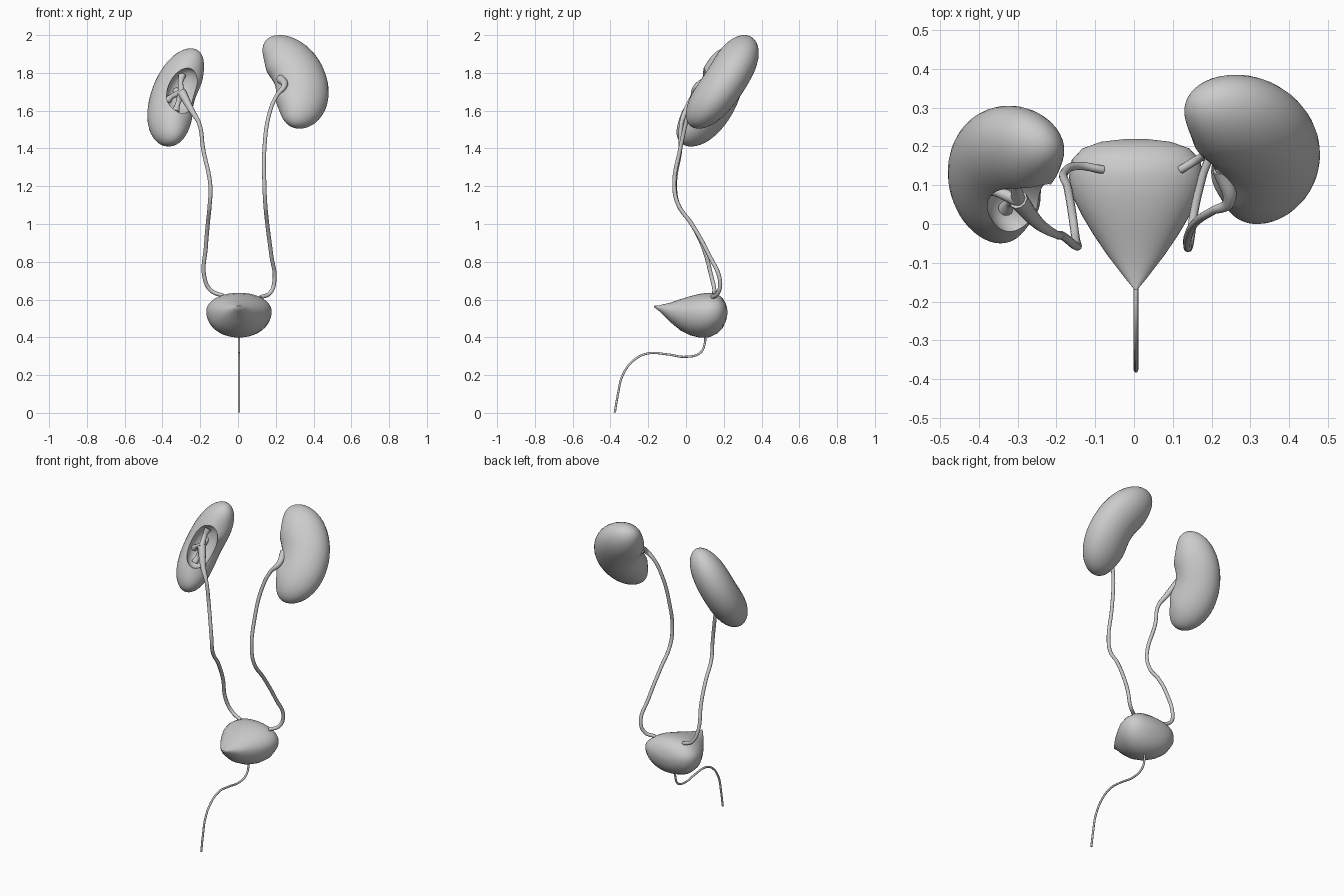
import bpy, bmesh, math
from mathutils import Vector, Matrix

if "Cube" in bpy.data.objects:
    bpy.data.objects.remove(bpy.data.objects["Cube"])


def mesh_object(name, verts, faces):
    mesh = bpy.data.meshes.new(name)
    mesh.from_pydata(verts, [], faces)
    bm = bmesh.new()
    bm.from_mesh(mesh)
    bmesh.ops.recalc_face_normals(bm, faces=bm.faces)
    bm.to_mesh(mesh)
    bm.free()
    ob = bpy.data.objects.new(name, mesh)
    bpy.context.collection.objects.link(ob)
    return ob


def loft(name, rings):
    """Skin closed rings of equal size and cap both ends."""
    n = len(rings[0])
    verts = [v for r in rings for v in r]
    faces = [(i * n + j, i * n + (j + 1) % n, (i + 1) * n + (j + 1) % n, (i + 1) * n + j)
             for i in range(len(rings) - 1) for j in range(n)]
    faces += [tuple(range(n)), tuple(range(len(verts) - n, len(verts)))]
    return mesh_object(name, verts, faces)


def smooth(ob, angle=40):
    bpy.ops.object.select_all(action='DESELECT')
    ob.select_set(True)
    bpy.context.view_layer.objects.active = ob
    bpy.ops.object.shade_smooth_by_angle(angle=math.radians(angle))


def tube(name, points, radii):
    """Round tube through points; radii is one number or one per point."""
    cu = bpy.data.curves.new(name, 'CURVE')
    cu.dimensions = '3D'
    cu.bevel_depth = 1.0
    cu.bevel_resolution = 3
    cu.resolution_u = 8
    cu.use_fill_caps = True
    sp = cu.splines.new('BEZIER')
    sp.bezier_points.add(len(points) - 1)
    for i, (bp, p) in enumerate(zip(sp.bezier_points, points)):
        bp.co = p
        bp.radius = radii[i] if isinstance(radii, (list, tuple)) else radii
        bp.handle_left_type = bp.handle_right_type = 'AUTO'
    ob = bpy.data.objects.new(name, cu)
    bpy.context.collection.objects.link(ob)
    bpy.ops.object.select_all(action='DESELECT')
    ob.select_set(True)
    bpy.context.view_layer.objects.active = ob
    bpy.ops.object.convert(target='MESH')
    smooth(bpy.context.view_layer.objects.active, 60)


# Kidney: bean swept along an elliptical arc; local x = hilum side, y = long axis
def kidney_rings(a=0.14, b=0.18, r=0.107, thick=0.085, n=32, m=40):
    rings = []
    for i in range(m + 1):
        s = 0.9995 * math.sin(math.pi * (i / m - 0.5))
        th = math.radians(80) * s
        c = Vector((-a * math.cos(th), b * math.sin(th), 0))
        out = Vector((-b * math.cos(th), a * math.sin(th), 0)).normalized()
        k = math.sqrt(1 - s ** 4)
        kt = math.sqrt(1 - abs(s) ** 3)
        rings.append([c + out * (r * k * math.cos(t)) + Vector((0, 0, thick * kt * math.sin(t)))
                      for t in (2 * math.pi * j / n for j in range(n))])
    return rings


def kidney(side, axis, hilum, lo, hi, ureter):
    w = Vector(axis).normalized()
    u = Vector(hilum)
    u = (u - w * u.dot(w)).normalized()
    t = u.cross(w)
    if t.y > 0:                       # local z always points to the front
        t = -t
    basis = Matrix((u, w, t)).transposed().to_4x4()
    ob = loft(side + "_kidney", [[basis @ v for v in ring] for ring in kidney_rings()])
    pts = [v.co for v in ob.data.vertices]
    mn = Vector([min(p[k] for p in pts) for k in range(3)])
    mx = Vector([max(p[k] for p in pts) for k in range(3)])
    scale = [(hi[k] - lo[k]) / (mx[k] - mn[k]) for k in range(3)]
    place = (Matrix.Translation((Vector(lo) + Vector(hi)) / 2) @ Matrix.Diagonal((*scale, 1))
             @ Matrix.Translation(-(mn + mx) / 2))
    ob.data.transform(place)
    hollow = place @ basis @ Matrix.Translation((-0.04, 0, 0.03))

    # Hollow at the hilum, opening towards the front face
    me = bpy.data.meshes.new("cutter")
    bm = bmesh.new()
    bmesh.ops.create_uvsphere(bm, u_segments=32, v_segments=20, radius=1)
    bm.transform(hollow @ Matrix.Diagonal((0.08, 0.11, 0.06, 1)))
    bmesh.ops.recalc_face_normals(bm, faces=bm.faces)
    bm.to_mesh(me)
    bm.free()
    cutter = bpy.data.objects.new(side + "_hilum_cutter", me)
    bpy.context.collection.objects.link(cutter)
    mod = ob.modifiers.new("hilum", 'BOOLEAN')
    mod.operation = 'DIFFERENCE'
    mod.solver = 'EXACT'
    mod.object = cutter
    bpy.context.view_layer.objects.active = ob
    bpy.ops.object.modifier_apply(modifier="hilum")
    bpy.data.objects.remove(cutter)
    smooth(ob)

    # Renal pelvis branching into the hollow
    hub = hollow @ Vector((-0.01, 0, 0))
    branches = [(-0.03, 0.085, 0.005), (-0.075, 0.03, -0.02), (-0.075, -0.03, 0.01), (-0.03, -0.085, -0.01)]
    for i, (x, y, z) in enumerate(branches):
        mid = hollow @ Vector((x * 0.6 - 0.01, y * 0.6, z))
        tube(f"{side}_calyx_{i + 1}", [hub, mid, hollow @ Vector((x, y, z))], [0.018, 0.013, 0.02])

    # Ureter from the pelvis to the bladder
    tube(side + "_ureter", [hub] + ureter, [0.025, 0.016] + [0.0108] * (len(ureter) - 1))


kidney("right", (0.12, 0.24, 0.45), (0.62, -0.78, 0), (-0.48, -0.05, 1.41), (-0.18, 0.305, 1.93),
       [(-0.245, 0.0, 1.6), (-0.205, -0.025, 1.53), (-0.185, -0.03, 1.4), (-0.146, -0.058, 1.2),
        (-0.15, -0.04, 1.1), (-0.16, 0.03, 1.0), (-0.17, 0.09, 0.88), (-0.178, 0.135, 0.72),
        (-0.145, 0.15, 0.65), (-0.08, 0.14, 0.62)])
kidney("left", (-0.12, 0.25, 0.42), (-0.97, -0.25, 0), (0.13, 0.0, 1.505), (0.48, 0.385, 2.0),
       [(0.245, 0.058, 1.73), (0.205, 0.035, 1.68), (0.165, 0.01, 1.58), (0.14, -0.03, 1.4),
        (0.14, -0.062, 1.2), (0.145, -0.04, 1.1), (0.155, 0.03, 1.0), (0.177, 0.125, 0.83),
        (0.193, 0.18, 0.7), (0.17, 0.17, 0.635), (0.12, 0.14, 0.612)])

# Bladder: sections along y as (y, half width, bottom, top)
sections = [(-0.17, 0.003, 0.56, 0.567), (-0.14, 0.028, 0.537, 0.57), (-0.08, 0.074, 0.478, 0.584),
            (-0.03, 0.108, 0.437, 0.602), (0.02, 0.138, 0.411, 0.617), (0.07, 0.163, 0.399, 0.63),
            (0.12, 0.173, 0.399, 0.636), (0.165, 0.166, 0.42, 0.631), (0.195, 0.138, 0.45, 0.607),
            (0.212, 0.09, 0.488, 0.576), (0.219, 0.03, 0.52, 0.545)]
rings = []
for y, hw, lo, hi in sections:
    zc = lo + 0.58 * (hi - lo)
    ring = []
    for j in range(40):
        a = 2 * math.pi * j / 40
        c, s = math.cos(a), math.sin(a)
        ring.append((0.005 + hw * math.copysign(abs(c) ** 0.97, c), y,
                     zc + (hi - zc if s > 0 else zc - lo) * math.copysign(abs(s) ** 0.97, s)))
    rings.append(ring)
smooth(loft("bladder", rings), 60)

# Urethra
tube("urethra", [(0.005, y, z) for y, z in
                 [(0.1, 0.42), (0.1, 0.37), (0.075, 0.318), (0.0, 0.297), (-0.1, 0.31), (-0.2, 0.315),
                  (-0.275, 0.28), (-0.335, 0.2), (-0.36, 0.1), (-0.377, 0.002)]], 0.006)
